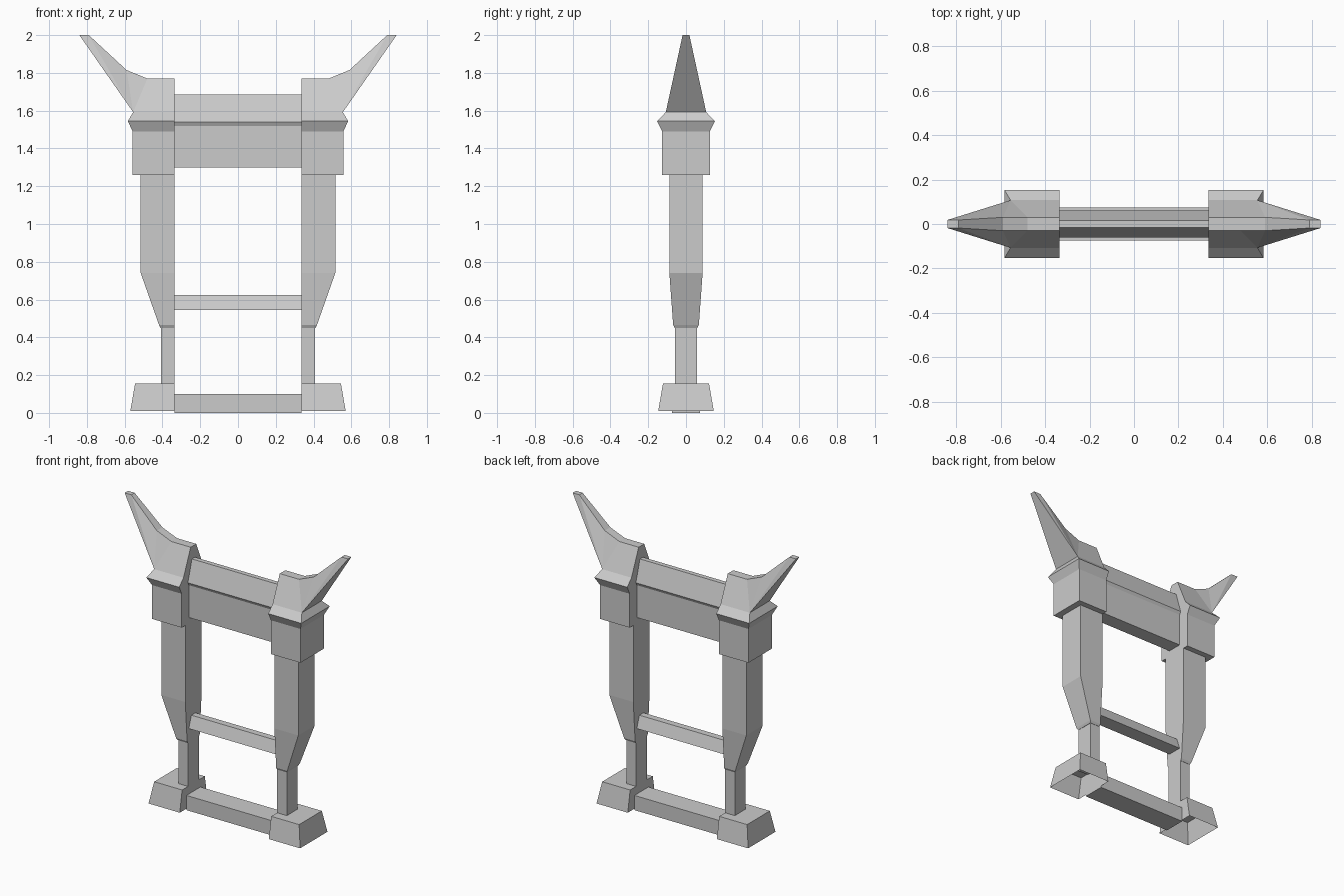
import bpy
import bmesh

if "Cube" in bpy.data.objects:
    bpy.data.objects.remove(bpy.data.objects["Cube"])

stone = bpy.data.materials.new("light grey stone")
stone.diffuse_color = (0.6, 0.6, 0.6, 1)
stone.use_nodes = True
stone.node_tree.nodes["Principled BSDF"].inputs["Base Color"].default_value = stone.diffuse_color

INNER = 0.335  # flat inner plane shared by both posts


def finish(name, bm, mirror=False):
    bmesh.ops.recalc_face_normals(bm, faces=bm.faces)
    mesh = bpy.data.meshes.new(name)
    bm.to_mesh(mesh)
    bm.free()
    mesh.materials.append(stone)
    ob = bpy.data.objects.new(name, mesh)
    bpy.context.collection.objects.link(ob)
    if mirror:
        ob.modifiers.new("mirror", "MIRROR").use_axis[0] = True
    return ob


def post_part(name, levels, bottom=True):
    """Stack of rectangles (z, outer x, half depth), flat on the inner side."""
    bm = bmesh.new()
    rings = []
    for z, x, y in levels:
        corners = [(INNER, -y), (x, -y), (x, y), (INNER, y)]
        rings.append([bm.verts.new((cx, cy, z)) for cx, cy in corners])
    for a, b in zip(rings, rings[1:]):
        for i in range(4):
            j = (i + 1) % 4
            bm.faces.new((a[i], a[j], b[j], b[i]))
    if bottom:
        bm.faces.new(rings[0])
    bm.faces.new(rings[-1])
    return finish(name, bm, True)


def rail(name, half_profile):
    """Symmetrical (half depth, z) profile extruded between the posts."""
    bm = bmesh.new()
    loop = half_profile + [(-y, z) for y, z in reversed(half_profile)]
    left = [bm.verts.new((-INNER, y, z)) for y, z in loop]
    right = [bm.verts.new((INNER, y, z)) for y, z in loop]
    for i in range(len(loop)):
        j = (i + 1) % len(loop)
        bm.faces.new((left[i], left[j], right[j], right[i]))
    bm.faces.new(left)
    bm.faces.new(right)
    return finish(name, bm)


# Posts: hollow foot, narrow neck, flared shaft, block with a flared cap
post_part("foot", [(0.01, 0.57, 0.147), (0.155, 0.545, 0.122)], bottom=False)
post_part("neck", [(0.15, 0.408, 0.058), (0.455, 0.408, 0.058)])
post_part("shaft", [(0.45, 0.41, 0.06), (0.465, 0.418, 0.068),
                    (0.74, 0.515, 0.088), (1.265, 0.515, 0.088)])
post_part("capital", [(1.26, 0.558, 0.126), (1.49, 0.558, 0.126),
                      (1.545, 0.583, 0.153), (1.592, 0.555, 0.107)])

# Horns: sloping sides rise from the capital to a narrow swept ridge
bm = bmesh.new()
ridge = [(INNER, 0.03, 1.77), (0.48, 0.03, 1.77), (0.59, 0.03, 1.815),
         (0.79, 0.018, 2.0), (0.84, 0.018, 2.0)]
sides = []
for s in (-1, 1):
    base_in = bm.verts.new((INNER, s * 0.107, 1.592))
    base_out = bm.verts.new((0.555, s * 0.107, 1.592))
    top = [bm.verts.new((x, s * y, z)) for x, y, z in ridge]
    bm.faces.new((base_in, base_out, top[1], top[0]))
    for a, b in zip(top[1:], top[2:]):
        bm.faces.new((base_out, b, a))
    sides.append([base_out, base_in] + top)
for i in range(7):
    j = (i + 1) % 7
    bm.faces.new((sides[0][i], sides[0][j], sides[1][j], sides[1][i]))
finish("horn", bm, True)

# Rails between the posts
rail("bottom_rail", [(0.075, 0.0), (0.075, 0.10)])
rail("middle_rail", [(0.05, 0.545), (0.022, 0.625)])
rail("top_beam", [(0.05, 1.30), (0.05, 1.52), (0.06, 1.54), (0.016, 1.685)])
